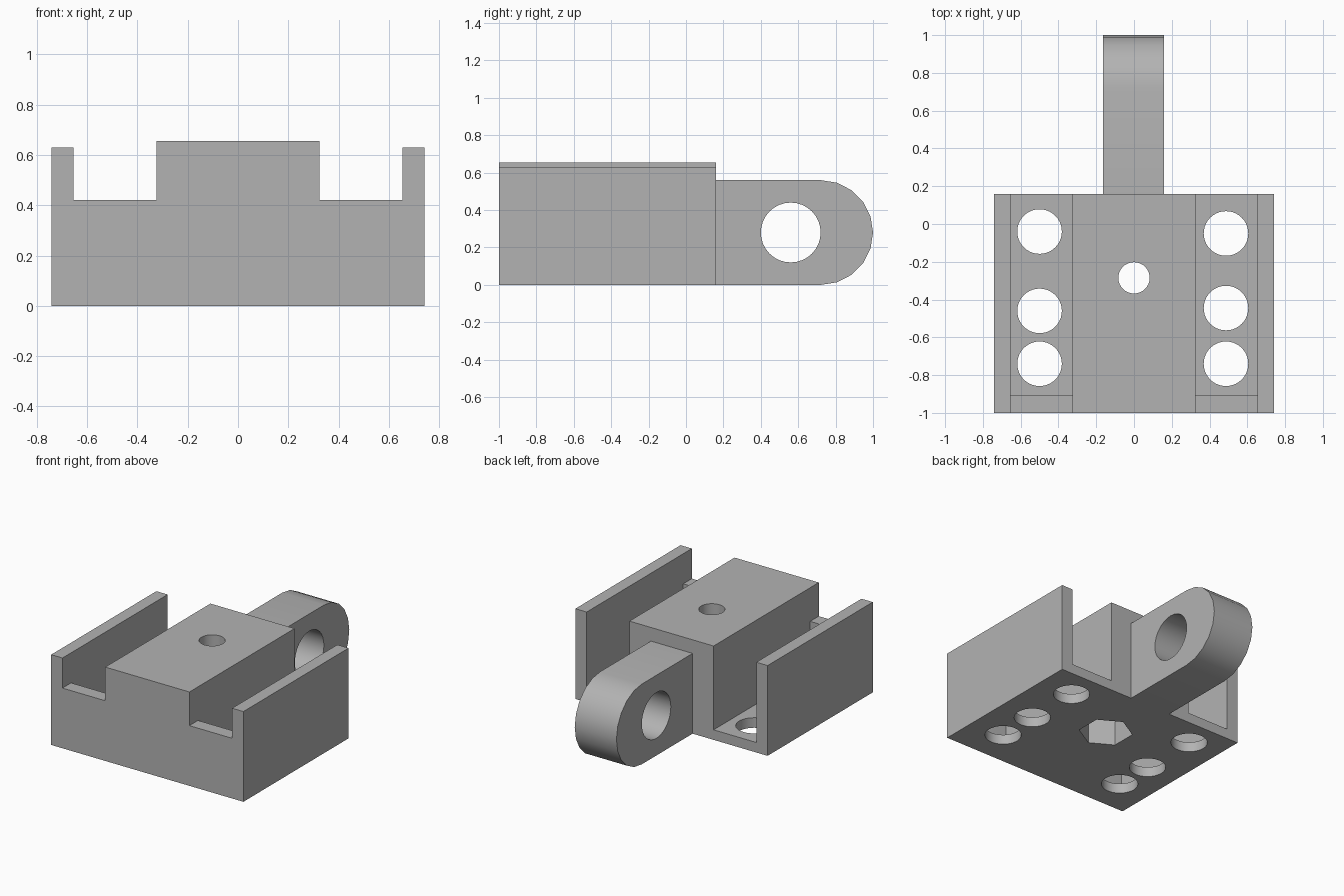
import bpy, bmesh, math
from mathutils import Vector

if "Cube" in bpy.data.objects:
    bpy.data.objects.remove(bpy.data.objects["Cube"])

grey = bpy.data.materials.new("plain grey")
grey.use_nodes = True
grey.diffuse_color = (0.45, 0.45, 0.45, 1)
grey.node_tree.nodes["Principled BSDF"].inputs["Base Color"].default_value = (0.45, 0.45, 0.45, 1)


def prism(name, points, offset):
    """Extrude a closed outline of 3D points along offset."""
    bm = bmesh.new()
    face = bm.faces.new([bm.verts.new(p) for p in points])
    ext = bmesh.ops.extrude_face_region(bm, geom=[face])
    moved = [v for v in ext["geom"] if isinstance(v, bmesh.types.BMVert)]
    bmesh.ops.translate(bm, verts=moved, vec=Vector(offset))
    bmesh.ops.recalc_face_normals(bm, faces=bm.faces)
    mesh = bpy.data.meshes.new(name)
    bm.to_mesh(mesh)
    bm.free()
    mesh.materials.append(grey)
    obj = bpy.data.objects.new(name, mesh)
    bpy.context.collection.objects.link(obj)
    return obj


def circle(radius, sides, start=0.0):
    return [(radius * math.cos(start + math.tau * i / sides),
             radius * math.sin(start + math.tau * i / sides)) for i in range(sides)]


def upright(x, y, radius, bottom, top, sides=40, start=0.0):
    """Vertical cutter for a round or hexagonal hole."""
    pts = [(x + a, y + b, bottom) for a, b in circle(radius, sides, start)]
    return prism("hole_cutter", pts, (0, 0, top - bottom))


def cut(obj, cutter):
    mod = obj.modifiers.new("hole", "BOOLEAN")
    mod.operation, mod.solver, mod.object = "DIFFERENCE", "EXACT", cutter
    cutter.hide_render = True
    bpy.context.view_layer.objects.active = obj
    bpy.ops.object.modifier_apply(modifier=mod.name)
    bpy.data.objects.remove(cutter)


def smooth(obj):
    bpy.ops.object.select_all(action="DESELECT")
    obj.select_set(True)
    bpy.context.view_layer.objects.active = obj
    bpy.ops.object.shade_smooth_by_angle(angle=math.radians(25))


# Main body: raised core between two open channels with side walls
FRONT, BACK, FLOOR = -1.0, 0.16, 0.07
half = [(0.325, 0.655), (0.325, FLOOR), (0.655, FLOOR),
        (0.655, 0.63), (0.742, 0.63), (0.742, 0)]
outline = half + [(-x, z) for x, z in reversed(half)]
body = prism("body", [(x, FRONT, z) for x, z in outline], (0, BACK - FRONT, 0))

# Centre bolt hole with a hexagonal nut pocket underneath
cut(body, upright(0, -0.285, 0.083, -0.1, 0.8, 32))
cut(body, upright(0, -0.285, 0.175, -0.1, 0.33, 6, math.pi / 2))

# Three round holes through each channel floor
for x, rows in ((-0.5, (-0.04, -0.46, -0.74)), (0.487, (-0.05, -0.445, -0.74))):
    for y in rows:
        cut(body, upright(x, y, 0.118, -0.1, 0.2))
smooth(body)

# Low end walls closing the channels at the front
for side, name in ((-1, "right_end_wall"), (1, "left_end_wall")):
    xs = (side * 0.325, side * 0.655)
    prism(name, [(xs[0], FRONT, FLOOR), (xs[1], FRONT, FLOOR),
                 (xs[1], FRONT, 0.42), (xs[0], FRONT, 0.42)], (0, 0.095, 0))

# Rounded lug at the back with a cross hole
R, STEPS = 0.28, 10
arc = [(0.72 + R * math.cos(a), R + R * math.sin(a))
       for a in (math.pi * (i / STEPS - 0.5) for i in range(STEPS + 1))]
lug_outline = [(BACK, 0)] + arc + [(BACK, 2 * R)]
lug = prism("lug", [(-0.163, y, z) for y, z in lug_outline], (0.322, 0, 0))
cut(lug, prism("cross_cutter", [(-0.3, 0.56 + a, 0.28 + b) for a, b in circle(0.16, 32)],
               (0.6, 0, 0)))
smooth(lug)
